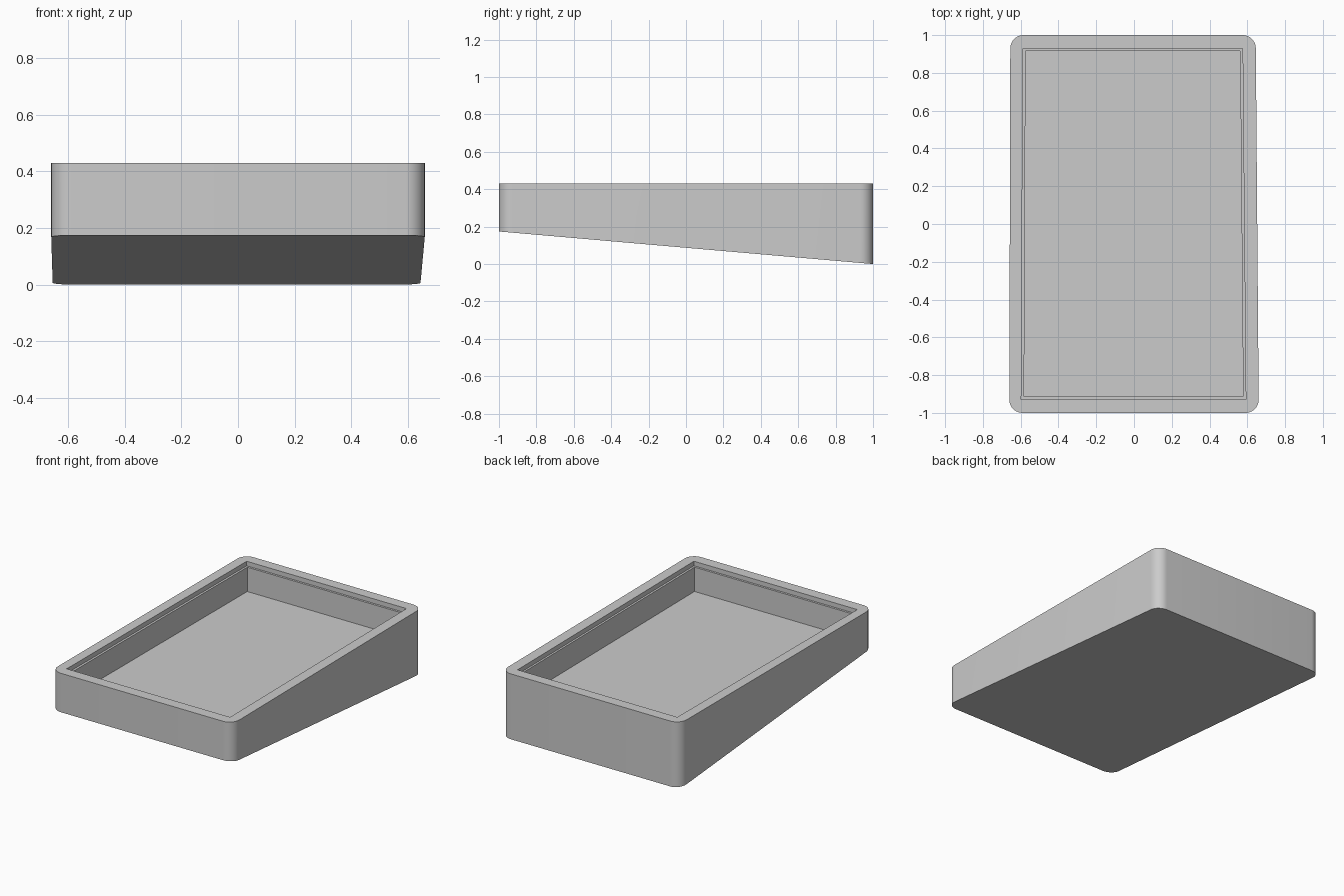
import bpy
import bmesh
from math import cos, sin, pi
from mathutils import Vector

if "Cube" in bpy.data.objects:
    bpy.data.objects.remove(bpy.data.objects["Cube"], do_unlink=True)

TOP, FLOOR, LEDGE = 0.43, 0.24, 0.40
SLOPE_HEIGHT = 0.174
RADIUS, STEPS = 0.07, 10

grey = bpy.data.materials.new("plain grey")
grey.use_nodes = True
grey.diffuse_color = (0.6, 0.6, 0.6, 1)
grey.node_tree.nodes["Principled BSDF"].inputs["Base Color"].default_value = grey.diffuse_color

# Slightly tapered plan outline, counter-clockwise from the front right corner
OUTER = [Vector(p) for p in ((-0.66, -1), (0.66, -1), (0.645, 1), (-0.655, 1))]
RIM = [(-0.597, -0.928), (0.592, -0.928), (0.575, 0.93), (-0.588, 0.93)]
WELL = [(-0.582, -0.914), (0.578, -0.914), (0.562, 0.916), (-0.574, 0.916)]


def underside(y):
    return SLOPE_HEIGHT * (1 - y) / 2


def corner_arc(index):
    """Points of one rounded corner of the outline."""
    corner = OUTER[index]
    centre = corner - RADIUS * Vector((1 if corner.x > 0 else -1, 1 if corner.y > 0 else -1))
    start = pi + index * pi / 2
    angles = [start + pi / 2 * k / STEPS for k in range(STEPS + 1)]
    return [centre + RADIUS * Vector((cos(a), sin(a))) for a in angles]


bm = bmesh.new()


def ring(points, z):
    return [bm.verts.new((x, y, z)) for x, y in points]


def walls(lower, upper):
    for i in range(len(lower)):
        j = (i + 1) % len(lower)
        bm.faces.new((lower[i], lower[j], upper[j], upper[i]))


# Outer shell with the sloping underside
outline = [p for i in range(4) for p in corner_arc(i)]
base = [bm.verts.new((p.x, p.y, underside(p.y))) for p in outline]
edge = ring(outline, TOP)
walls(base, edge)
bm.faces.new(base[::-1])

# Flat rim: a fan at each rounded corner and a strip along each side
rim = ring(RIM, TOP)
n = STEPS + 1
for c in range(4):
    for k in range(STEPS):
        bm.faces.new((edge[c * n + k], edge[c * n + k + 1], rim[c]))
    d = (c + 1) % 4
    bm.faces.new((edge[c * n + STEPS], edge[d * n], rim[d], rim[c]))

# Stepped ledge, well walls and level floor
ledge_outer, ledge_inner = ring(RIM, LEDGE), ring(WELL, LEDGE)
floor = ring(WELL, FLOOR)
for upper, lower in ((rim, ledge_outer), (ledge_outer, ledge_inner), (ledge_inner, floor)):
    walls(upper, lower)
bm.faces.new(floor)
bmesh.ops.recalc_face_normals(bm, faces=bm.faces)

mesh = bpy.data.meshes.new("sloped_tray")
bm.to_mesh(mesh)
bm.free()
mesh.materials.append(grey)
tray = bpy.data.objects.new("sloped_tray", mesh)
bpy.context.collection.objects.link(tray)

# Smooth corners, sharp edges
bpy.ops.object.select_all(action="DESELECT")
tray.select_set(True)
bpy.context.view_layer.objects.active = tray
bpy.ops.object.shade_smooth_by_angle(angle=pi / 6)
